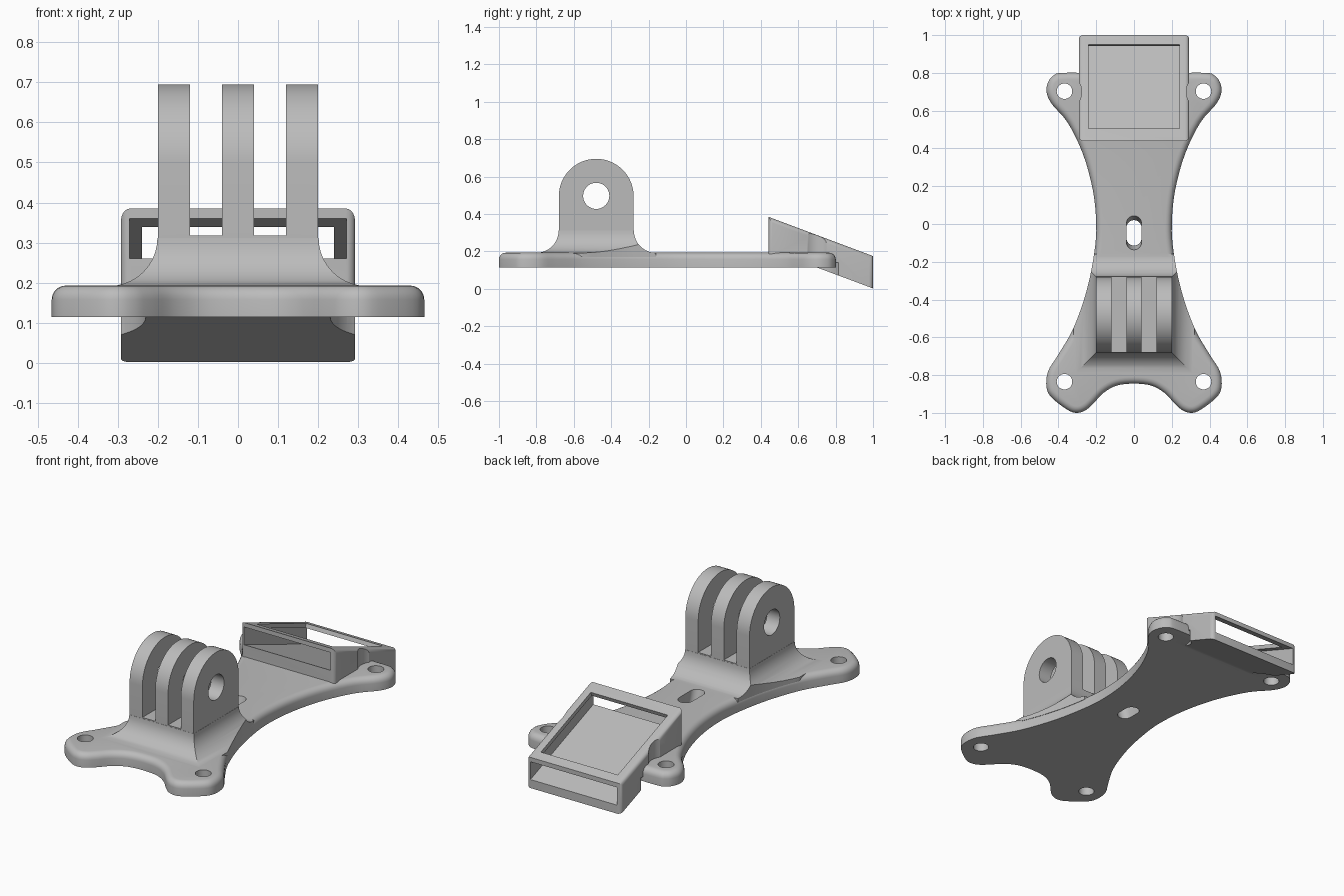
import bpy, bmesh, math
from mathutils import Vector

if "Cube" in bpy.data.objects:
    bpy.data.objects.remove(bpy.data.objects["Cube"])

grey = bpy.data.materials.new("plain_grey")
grey.use_nodes = True
colour = (0.5, 0.5, 0.5, 1)
grey.diffuse_color = colour
grey.node_tree.nodes["Principled BSDF"].inputs["Base Color"].default_value = colour


def finish(bm, name):
    bmesh.ops.recalc_face_normals(bm, faces=bm.faces[:])
    me = bpy.data.meshes.new(name)
    bm.to_mesh(me)
    bm.free()
    me.materials.append(grey)
    ob = bpy.data.objects.new(name, me)
    bpy.context.collection.objects.link(ob)
    return ob


def loft(name, rings, bevel=0, pick=None):
    """Solid through matching closed rings, with optional rounded edges."""
    bm = bmesh.new()
    loops = [[bm.verts.new(p) for p in ring] for ring in rings]
    n = len(loops[0])
    for a, b in zip(loops, loops[1:]):
        for i in range(n):
            j = (i + 1) % n
            bm.faces.new((a[i], a[j], b[j], b[i]))
    bm.faces.new(loops[0])
    bm.faces.new(loops[-1])
    if bevel:
        bmesh.ops.recalc_face_normals(bm, faces=bm.faces[:])
        edges = [e for e in bm.edges if pick(*[v.co for v in e.verts])]
        bmesh.ops.bevel(bm, geom=edges, offset=bevel, segments=5, profile=0.5,
                        affect='EDGES', clamp_overlap=False)
    return finish(bm, name)


def prism_x(name, pts, lo, hi, **kw):
    return loft(name, [[(x, y, z) for y, z in pts] for x in (lo, hi)], **kw)


def prism_z(name, pts, lo, hi, **kw):
    return loft(name, [[(x, y, z) for x, y in pts] for z in (lo, hi)], **kw)


def circle(cx, cy, r, n=40):
    return [(cx + r * math.cos(math.tau * i / n), cy + r * math.sin(math.tau * i / n))
            for i in range(n)]


def combine(target, other, operation):
    mod = target.modifiers.new(operation.lower(), 'BOOLEAN')
    mod.operation, mod.solver, mod.object = operation, 'EXACT', other
    bpy.context.view_layer.objects.active = target
    bpy.ops.object.modifier_apply(modifier=mod.name)
    bpy.data.objects.remove(other)


def smooth_loop(pts, steps=4):
    """Closed Catmull-Rom curve through the points."""
    out, n = [], len(pts)
    for i in range(n):
        a, b, c, d = (Vector(pts[(i + k) % n]) for k in (-1, 0, 1, 2))
        for s in range(steps):
            t = s / steps
            p = 0.5 * (2 * b + (c - a) * t + (2 * a - 5 * b + 4 * c - d) * t * t
                       + (3 * b - a - 3 * c + d) * t ** 3)
            out.append((p.x, p.y))
    return out


# Base plate: waisted outline with four ears and a rounded top edge
BOTTOM, TOP = 0.115, 0.193
half = [(0.09, -0.855), (0.16, -0.893), (0.215, -0.95), (0.255, -0.985), (0.3, -1.0),
        (0.35, -0.985), (0.435, -0.92), (0.463, -0.865), (0.455, -0.78), (0.4, -0.69),
        (0.32, -0.55), (0.25, -0.35), (0.21, -0.15), (0.2, 0), (0.218, 0.18),
        (0.27, 0.37), (0.35, 0.535), (0.435, 0.635), (0.463, 0.7), (0.453, 0.755),
        (0.425, 0.787), (0.38, 0.8), (0.2, 0.8)]
outline = smooth_loop([(0, -0.845)] + half + [(-x, y) for x, y in reversed(half)])
plate = prism_z("mounting_bracket", outline, BOTTOM, TOP, bevel=0.035,
                pick=lambda a, b: min(a.z, b.z) > TOP - 0.001)

# Flared foot under the prongs, trimmed to the plate outline
FLARE, WIDE, MID, DEEP = 0.12, 0.2, -0.48, 0.2


def foot_ring(off, z):
    return [(sx * (WIDE + off), MID + sy * (DEEP + off), z)
            for sx, sy in ((-1, -1), (1, -1), (1, 1), (-1, 1))]


rings = [foot_ring(FLARE, 0.17)]
for i in range(11):
    a = math.pi / 2 * i / 10
    rings.append(foot_ring(FLARE * (1 - math.sin(a)) + 0.001,
                           TOP - 0.001 + FLARE * (1 - math.cos(a))))
foot = loft("prong_foot", rings)
combine(foot, prism_z("foot_trim", outline, 0.1, 0.5), 'INTERSECT')

# Three round-topped prongs with a cross hole
arch = [(MID - DEEP, 0.16)]
arch += [(MID - DEEP * math.cos(math.pi * i / 32), 0.495 + DEEP * math.sin(math.pi * i / 32))
         for i in range(33)]
arch += [(MID + DEEP, 0.16)]
prongs = prism_x("prongs", arch, -WIDE, WIDE)
combine(prongs, foot, 'UNION')
for lo in (-0.12, 0.04):
    slot = [(-0.9, 0.318), (-0.1, 0.318), (-0.1, 0.8), (-0.9, 0.8)]
    combine(prongs, prism_x("prong_gap", slot, lo, lo + 0.08), 'DIFFERENCE')
combine(prongs, prism_x("cross_hole", circle(MID, 0.497, 0.07), -0.5, 0.5), 'DIFFERENCE')

# Sloping tray frame at the back
SLOPE = 0.375


def on_slope(y, height):
    return (y, height - SLOPE * (y - 0.44))


frame_profile = [on_slope(0.44, 0.385), on_slope(1.0, 0.385), (1.0, 0.002),
                 (0.7, 0.114), (0.44, 0.15)]
frame = prism_x("tray_frame", frame_profile, -0.292, 0.292, bevel=0.022,
                pick=lambda a, b: abs(a.x - b.x) < 0.01 and max(a.z, b.z) > 0.16)
for s in (-1, 1):
    # clearance around the rear screws, above and below the ear
    combine(frame, prism_z("upper_clearance", circle(s * 0.37, 0.7, 0.093), 0.17, 0.6),
            'DIFFERENCE')
    combine(frame, prism_z("lower_clearance", circle(s * 0.37, 0.7, 0.14), -0.1, 0.14),
            'DIFFERENCE')

combine(plate, frame, 'UNION')
combine(plate, prongs, 'UNION')

# Tray cavity open at both ends, and the window in its roof
cavity = [on_slope(0.4, 0.26), on_slope(1.05, 0.26), on_slope(1.05, 0.36), on_slope(0.4, 0.36)]
combine(plate, prism_x("tray_cavity", cavity, -0.27, 0.27), 'DIFFERENCE')
window = []
for y, t in ((0.505, -0.05), (0.95, -0.05), (0.95, 0.05), (0.505, 0.05)):
    py, pz = on_slope(y, 0.385)
    window.append((py + SLOPE * t, pz + t))
combine(plate, prism_x("tray_window", window, -0.24, 0.24), 'DIFFERENCE')

# Screw holes in the ears
for x in (-0.368, 0.368):
    for y in (-0.835, 0.703):
        combine(plate, prism_z("screw_hole", circle(x, y, 0.041), 0, 0.25), 'DIFFERENCE')


# Strap slot, slightly wider at the top
def slot_ring(reach, z):
    return [(x, -0.047 + y + math.copysign(reach, y), z)
            for x, y in ((0.04 * math.cos(a), 0.04 * math.sin(a))
                         for a in (math.tau * (i + 0.5) / 32 for i in range(32)))]


combine(plate, loft("strap_slot", [slot_ring(0.02, 0.09), slot_ring(0.055, 0.21)]),
        'DIFFERENCE')

# Smooth the rounded areas and keep the creases
bpy.ops.object.select_all(action='DESELECT')
plate.select_set(True)
bpy.context.view_layer.objects.active = plate
bpy.ops.object.shade_smooth_by_angle(angle=math.radians(30))
